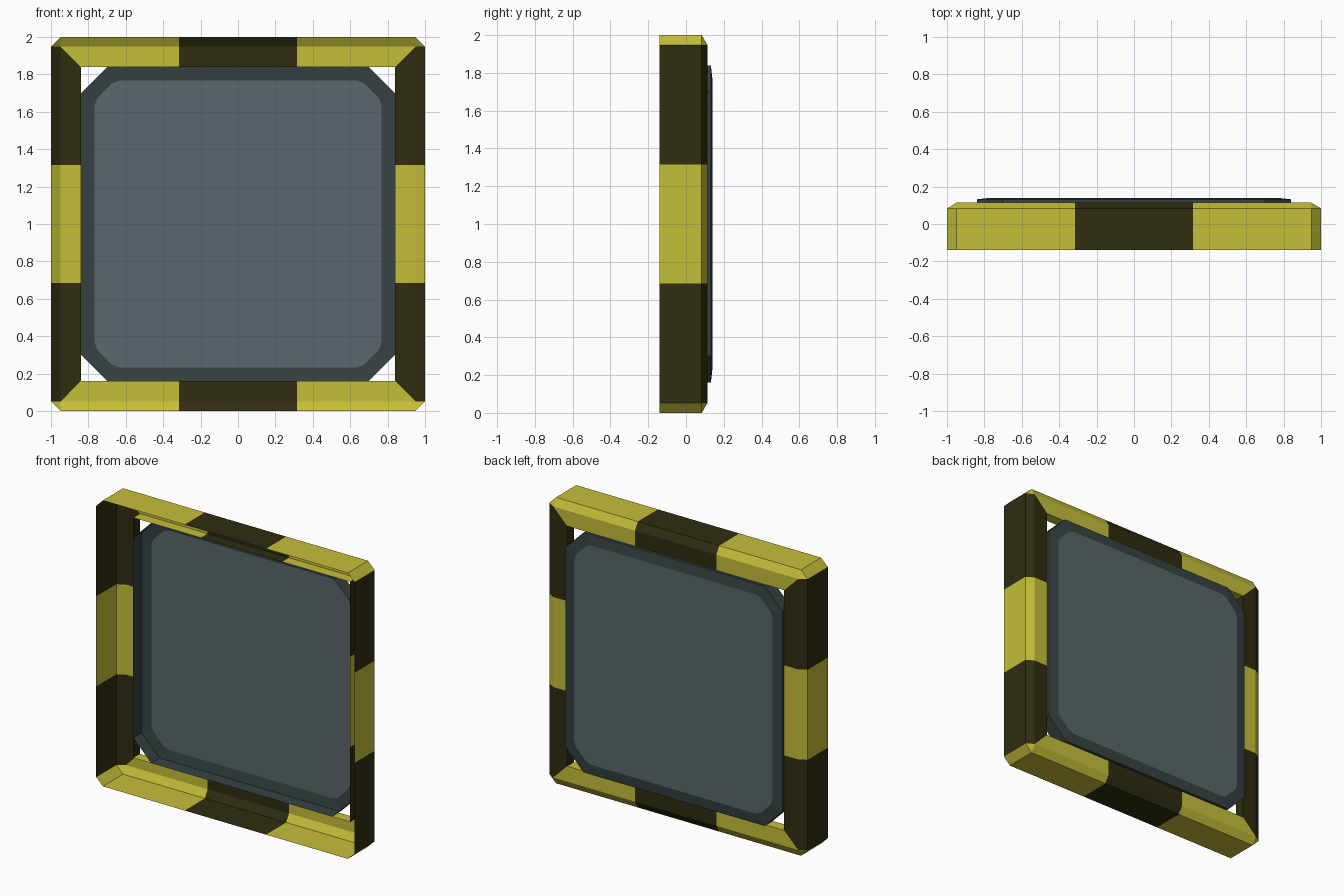
import bpy, bmesh, math
from mathutils import Matrix, Vector

if "Cube" in bpy.data.objects:
    bpy.data.objects.remove(bpy.data.objects["Cube"])


def material(name, rgb):
    m = bpy.data.materials.new(name)
    m.diffuse_color = (*rgb, 1)
    m.use_nodes = True
    m.node_tree.nodes["Principled BSDF"].inputs["Base Color"].default_value = m.diffuse_color
    return m


yellow = material("warning yellow", (0.56, 0.52, 0.041))
black = material("stripe black", (0.029, 0.026, 0.0055))
teal = material("rim dark teal", (0.038, 0.055, 0.056))
grey = material("panel grey", (0.105, 0.133, 0.150))


def finish(name, bm, mats):
    bmesh.ops.remove_doubles(bm, verts=bm.verts, dist=0.0004)
    bmesh.ops.recalc_face_normals(bm, faces=bm.faces)
    me = bpy.data.meshes.new(name)
    bm.to_mesh(me)
    bm.free()
    for m in mats:
        me.materials.append(m)
    ob = bpy.data.objects.new(name, me)
    bpy.context.collection.objects.link(ob)
    return ob


def turn(k):
    # quarter turns around the y axis, about the middle height
    return Matrix.Translation((0, 0, 1)) @ Matrix.Rotation(k * math.pi / 2, 4, 'Y')


def add_face(bm, k, pts, mat):
    f = bm.faces.new([bm.verts.new(turn(k) @ Vector(p)) for p in pts])
    f.material_index = mat


# Striped frame: shell open at the front; profile is (distance from middle, y)
FRONT, SIDE, BACK = -0.14, 0.083, 0.114
OUT, FLAT, INN, STRIPE = 1.0, 0.948, 0.84, 0.315
profile = [(OUT, FRONT), (OUT, SIDE), (FLAT, BACK), (INN, BACK), (INN, 0.04)]
bm = bmesh.new()
for k in range(4):
    for (r0, y0), (r1, y1) in zip(profile, profile[1:]):
        e0, e1 = min(r0, FLAT), min(r1, FLAT)
        c0 = [-e0, -STRIPE, STRIPE, e0]
        c1 = [-e1, -STRIPE, STRIPE, e1]
        for i in range(3):
            # horizontal bars are black in the middle, uprights at the ends
            mat = int((i == 1) == (k % 2 == 0))
            add_face(bm, k, [(c0[i], y0, r0), (c0[i + 1], y0, r0),
                             (c1[i + 1], y1, r1), (c1[i], y1, r1)], mat)
    # cut corner and its small triangle
    add_face(bm, k, [(FLAT, FRONT, OUT), (OUT, FRONT, FLAT),
                     (OUT, SIDE, FLAT), (FLAT, SIDE, OUT)], 0)
    add_face(bm, k, [(FLAT, SIDE, OUT), (OUT, SIDE, FLAT), (FLAT, BACK, FLAT)], 0)
finish("striped_frame", bm, [yellow, black])

# Panel: open eight-sided tray with sloped rim and a grey plate
R, C, YF, YR, YP = 0.8392, 0.70, 0.04, 0.132, 0.14
inner = [(0.635, 0.767), (0.675, 0.752), (0.752, 0.675), (0.767, 0.635)]
bm = bmesh.new()
for k in range(4):
    a, b, a2 = (C, R), (R, C), (-C, R)
    # side walls
    for p, q in ((a2, a), (a, b)):
        add_face(bm, k, [(p[0], YF, p[1]), (q[0], YF, q[1]),
                         (q[0], YR, q[1]), (p[0], YR, p[1])], 0)
    # rim along the edge and around the corner
    A, B = (a[0], YR, a[1]), (b[0], YR, b[1])
    n = [(x, YP, z) for x, z in inner]
    add_face(bm, k, [(-C, YR, R), A, n[0], (-n[0][0], YP, n[0][2])], 0)
    add_face(bm, k, [A, n[1], n[0]], 0)
    add_face(bm, k, [A, B, n[2], n[1]], 0)
    add_face(bm, k, [B, n[3], n[2]], 0)
# grey plate
loop = [turn(k) @ Vector((x, YP, z)) for k in range(4) for x, z in inner]
f = bm.faces.new([bm.verts.new(p) for p in loop])
f.material_index = 1
finish("panel", bm, [teal, grey])
